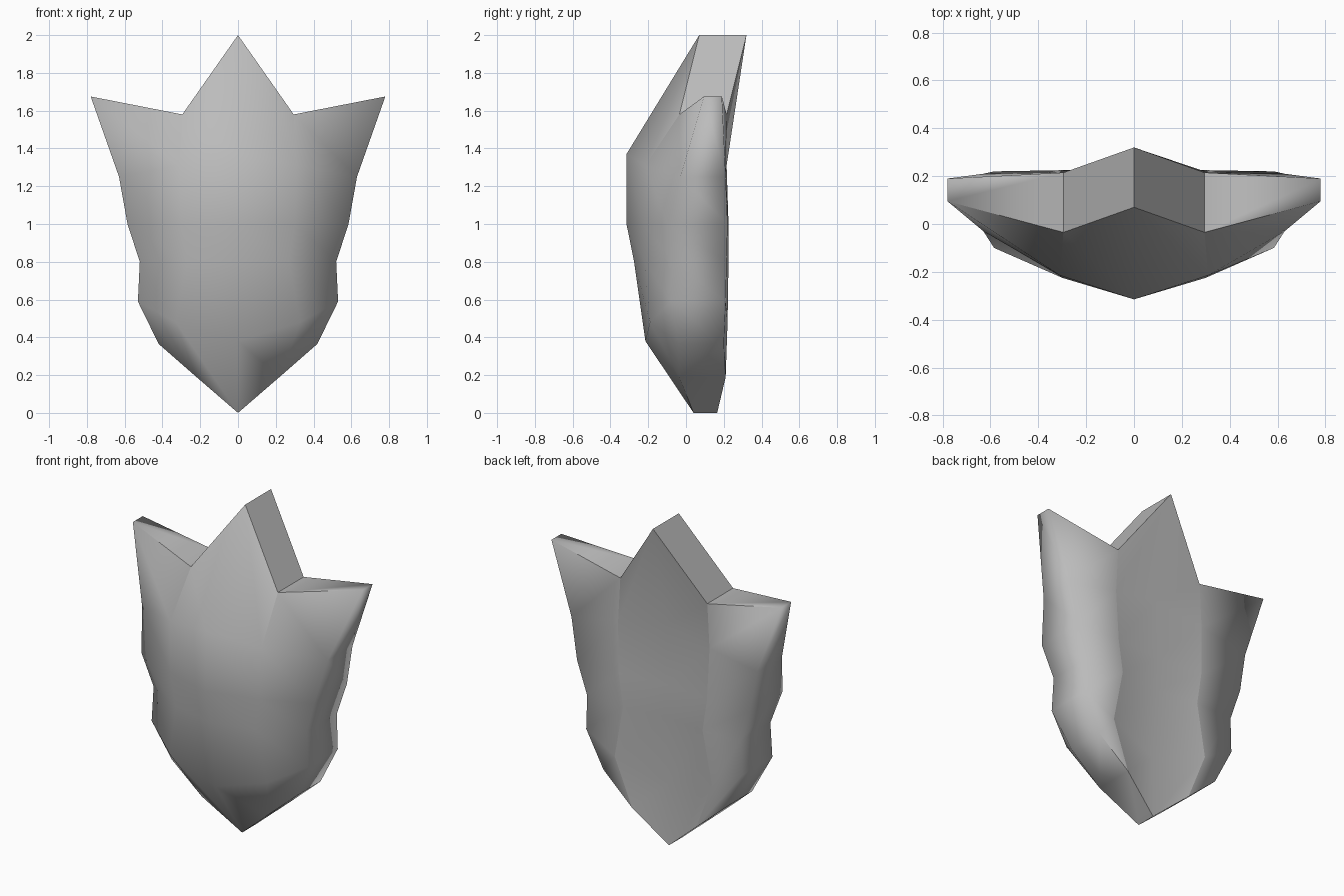
import bpy
import bmesh
import math

cube = bpy.data.objects.get("Cube")
if cube:
    bpy.data.objects.remove(cube, do_unlink=True)

# Columns from the middle outwards, each listed top to bottom: x, z, front y, back y
CENTRE = [(0, 2, .07, .32), (0, 1.37, -.315, .19), (0, 1, -.315, .2),
          (0, .8, -.275, .19), (0, .38, -.215, .16), (0, 0, .04, .165)]
SEAM = [(.295, 1.58, -.035, .215), (.31, 1.31, -.215, .215), (.3, 1, -.225, .225),
        (.27, .8, -.22, .225), (.33, .48, -.19, .22), (.22, .19, -.035, .21)]
RIM = [(.78, 1.675, .095, .19), (.63, 1.25, -.03, .21), (.585, 1, -.1, .22),
       (.52, .8, -.075, .215), (.53, .59, -.08, .21), (.42, .365, -.04, .2)]


def mirrored(column):
    return [(-x, z, front, back) for x, z, front, back in column]


def make_material(name, colour):
    material = bpy.data.materials.new(name)
    material.use_nodes = True
    material.diffuse_color = colour
    shader = next(n for n in material.node_tree.nodes if n.type == 'BSDF_PRINCIPLED')
    shader.inputs["Base Color"].default_value = colour
    return material


def build_crest(name, material):
    bm = bmesh.new()
    columns = [mirrored(RIM), mirrored(SEAM), CENTRE, SEAM, RIM]
    front = [[bm.verts.new((x, f, z)) for x, z, f, b in col] for col in columns]
    back = [[bm.verts.new((x, b, z)) for x, z, f, b in col] for col in columns]
    last = len(CENTRE) - 1

    # Front and back panels
    for side in (front, back):
        for left, right in zip(side, side[1:]):
            for r in range(last):
                bm.faces.new((left[r], left[r + 1], right[r + 1], right[r]))

    # Top points and lower tip
    for c in range(len(columns) - 1):
        for r in (0, last):
            bm.faces.new((front[c][r], front[c + 1][r], back[c + 1][r], back[c][r]))

    # Outer side walls
    for c in (0, -1):
        for r in range(last):
            bm.faces.new((front[c][r], front[c][r + 1], back[c][r + 1], back[c][r]))

    bmesh.ops.recalc_face_normals(bm, faces=bm.faces[:])

    # Rounded shading on the outer walls, crisp seams between the lobes
    rim_verts = set(front[0] + front[-1] + back[0] + back[-1])
    back_seams = set(back[1] + back[3])
    slits = set(front[1][:2] + front[3][:2])
    for face in bm.faces:
        face.smooth = True
    for edge in bm.edges:
        ends = set(edge.verts)
        upright = abs(edge.verts[0].co.x - edge.verts[1].co.x) < 0.2
        on_seam = upright and (ends <= back_seams or ends <= slits)
        soft = ends <= rim_verts or edge.calc_face_angle(0) < math.radians(50)
        edge.smooth = soft and not on_seam

    mesh = bpy.data.meshes.new(name)
    bm.to_mesh(mesh)
    bm.free()
    mesh.materials.append(material)
    crest = bpy.data.objects.new(name, mesh)
    bpy.context.collection.objects.link(crest)
    return crest


grey = make_material("plain grey", (.5, .5, .5, 1))
build_crest("three_pointed_crest", grey)
